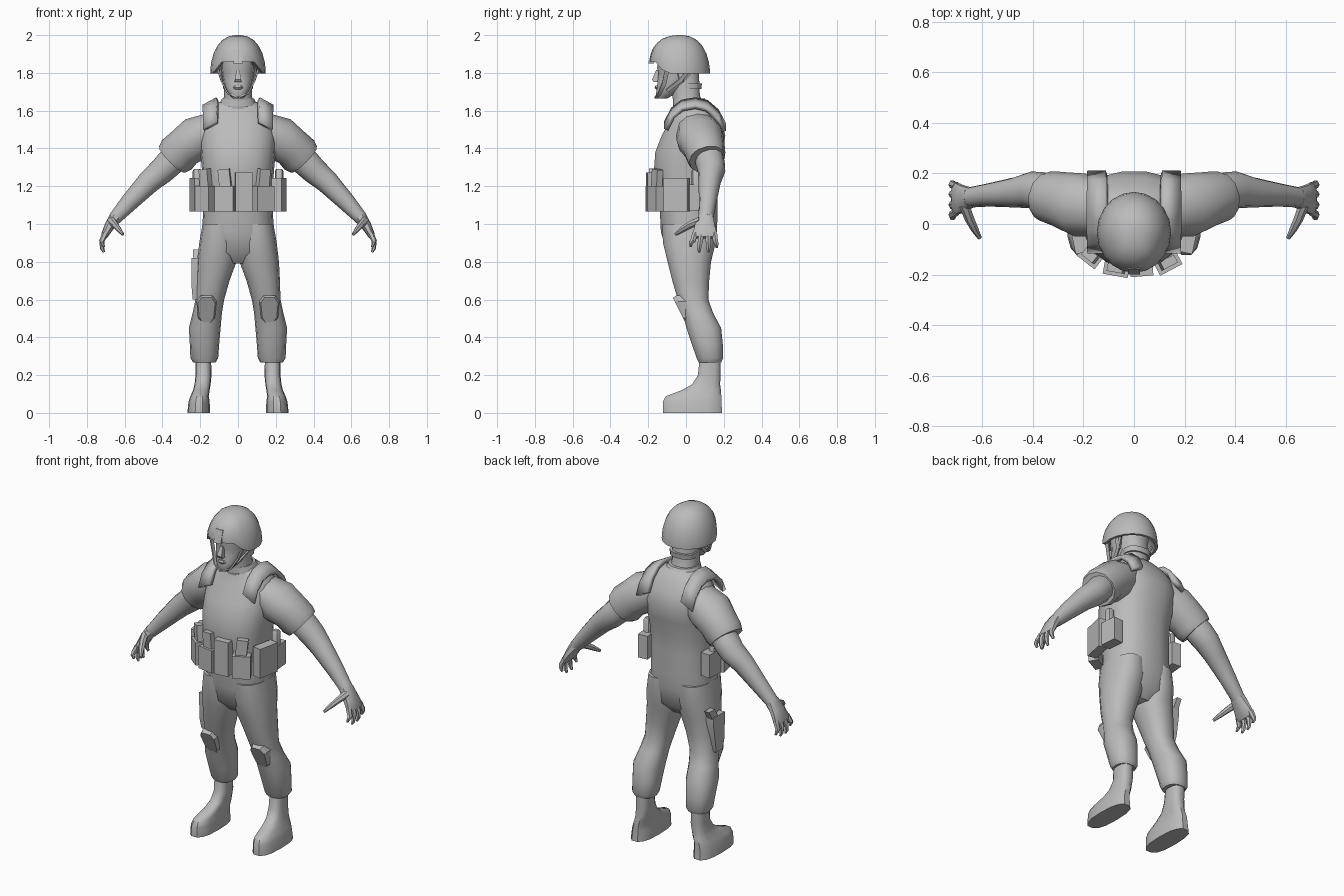
import bpy, bmesh, math
from mathutils import Vector, Matrix

grey = bpy.data.materials.new("plain grey")
grey.diffuse_color = (0.5, 0.5, 0.5, 1)


def finish(name, bm, mirror=False, angle=40):
    """Turn a bmesh into a named object, optionally mirrored in x."""
    bmesh.ops.recalc_face_normals(bm, faces=bm.faces)
    me = bpy.data.meshes.new(name)
    bm.to_mesh(me)
    bm.free()
    for p in me.polygons:
        p.use_smooth = True
    me.set_sharp_from_angle(angle=math.radians(angle))
    me.materials.append(grey)
    ob = bpy.data.objects.new(name, me)
    bpy.context.collection.objects.link(ob)
    if mirror:
        ob.modifiers.new("Mirror", 'MIRROR').use_mirror_merge = False
    return ob


def unit_ring(n, e):
    """Superellipse outline; four sides give a box section."""
    if n == 4:
        return [(1, 1), (-1, 1), (-1, -1), (1, -1)]
    f = lambda c: math.copysign(abs(c) ** (2 / e), c)
    return [(f(math.cos(2 * math.pi * i / n)), f(math.sin(2 * math.pi * i / n))) for i in range(n)]


def skin(bm, rings):
    loops = [[bm.verts.new(p) for p in r] for r in rings]
    n = len(loops[0])
    for a, b in zip(loops, loops[1:]):
        for i in range(n):
            bm.faces.new((a[i], a[(i + 1) % n], b[(i + 1) % n], b[i]))
    bm.faces.new(loops[0])
    bm.faces.new(loops[-1])


def stack(name, rings, n=14, e=2.3, mirror=False, angle=40):
    """Level rings: (z, x0, x1, y0, y1)."""
    bm = bmesh.new()
    skin(bm, [[((x0 + x1) / 2 + (x1 - x0) / 2 * c, (y0 + y1) / 2 + (y1 - y0) / 2 * s, z)
               for c, s in unit_ring(n, e)] for z, x0, x1, y0, y1 in rings])
    return finish(name, bm, mirror, angle)


def limb(name, rings, n=12, e=2.1, mirror=True):
    """Rings across a path: (x, y, z, radius, radius along y)."""
    pts = [Vector(r[:3]) for r in rings]
    out = []
    for i, r in enumerate(rings):
        t = (pts[min(i + 1, len(pts) - 1)] - pts[max(i - 1, 0)]).normalized()
        u = t.cross(Vector((0, 1, 0))).normalized()
        v = u.cross(t)
        out.append([pts[i] + u * r[3] * c + v * r[4] * s for c, s in unit_ring(n, e)])
    bm = bmesh.new()
    skin(bm, out)
    return finish(name, bm, mirror)


def box(name, loc, size, turn=0, tilt=0, mirror=False):
    bm = bmesh.new()
    m = (Matrix.Translation(loc) @ Matrix.Rotation(math.radians(turn), 4, 'Z')
         @ Matrix.Rotation(math.radians(tilt), 4, 'Y') @ Matrix.Diagonal((*size, 1)))
    bmesh.ops.create_cube(bm, size=1, matrix=m)
    return finish(name, bm, mirror, 30)


# Torso and trousers
stack("torso", [(z, -w, w, f, b) for z, w, f, b in [
    (.79, .07, -.05, .09), (.85, .185, -.105, .145), (.96, .19, -.135, .165), (1.06, .185, -.14, .17),
    (1.18, .185, -.16, .17), (1.28, .19, -.172, .175), (1.38, .2, -.165, .195), (1.47, .205, -.13, .21),
    (1.55, .195, -.085, .185), (1.61, .165, -.06, .145), (1.645, .1, -.05, .12), (1.655, .07, -.045, .1)]],
    n=18, e=2.4)
stack("trouser_leg", [
    (1.0, .01, .188, -.13, .16), (.9, .0, .205, -.125, .16), (.8, .008, .217, -.1, .135),
    (.7, .045, .222, -.075, .125), (.6, .073, .225, -.045, .12), (.53, .085, .24, -.02, .145),
    (.45, .092, .26, .0, .188), (.36, .1, .255, .03, .197), (.29, .105, .252, .055, .198),
    (.268, .118, .238, .065, .188)], mirror=True)

# Boots
stack("boot", [
    (0.0, .148, .268, -.125, .195), (.06, .15, .262, -.125, .19), (.088, .155, .252, -.11, .19),
    (.12, .15, .238, -.025, .187), (.15, .145, .23, .03, .182), (.2, .14, .225, .062, .184),
    (.3, .143, .225, .072, .184)], mirror=True, e=2.6)

# Sleeves, arms and hands
limb("sleeve", [(.13, .06, 1.505, .09, .11), (.215, .075, 1.455, .118, .127), (.285, .095, 1.405, .106, .112),
                (.325, .105, 1.365, .11, .105), (.348, .112, 1.342, .098, .097)])
limb("arm", [(.31, .12, 1.38, .07, .07), (.36, .127, 1.325, .075, .078), (.405, .135, 1.28, .07, .073),
             (.47, .125, 1.225, .062, .06), (.575, .115, 1.115, .048, .046), (.652, .105, 1.03, .035, .04)])
limb("palm", [(.645, .105, 1.04, .035, .039), (.68, .1, .99, .027, .055), (.704, .1, .945, .02, .066),
              (.712, .1, .928, .014, .06)], n=10, e=2.6)
limb("thumb", [(.672, .075, 1.02, .022, .02), (.65, .02, .995, .018, .02), (.63, -.02, .97, .014, .016),
               (.61, -.055, .945, .008, .009)], n=7)
for i, (y, tip, low) in enumerate([(.048, .025, .88), (.082, .07, .85), (.117, .118, .852), (.15, .162, .875)]):
    limb("finger_%d" % (i + 1), [(.703, y, .95, .016, .017), (.721, (y + tip) / 2, .91, .014, .015),
                                 (.719, tip, low + .02, .011, .012), (.71, tip, low, .006, .007)], n=6)

# Neck, collar and head
stack("neck", [(1.6, -.09, .09, -.06, .11), (1.68, -.073, .073, -.075, .075), (1.8, -.073, .073, -.08, .07)])
stack("collar", [(1.625, -.105, .105, -.07, .125), (1.665, -.084, .084, -.07, .1), (1.665, -.07, .07, -.06, .08)])
stack("head", [(z, -w, w, f, b) for z, w, f, b in [
    (1.665, .028, -.15, -.1), (1.685, .048, -.16, -.06), (1.72, .068, -.156, -.01), (1.76, .08, -.152, .05),
    (1.80, .086, -.148, .07), (1.825, .089, -.155, .075), (1.88, .09, -.152, .08)]])
stack("nose", [(1.752, -.018, .018, -.172, -.14), (1.765, -.016, .016, -.18, -.14),
               (1.815, -.008, .008, -.158, -.14)], n=4)
stack("mouth", [(1.712, -.02, .02, -.158, -.14), (1.722, -.026, .026, -.166, -.14),
                (1.733, -.018, .018, -.162, -.14)], n=8)
stack("ear", [(1.755, .078, .092, -.035, -.015), (1.79, .08, .1, -.045, .0), (1.82, .08, .1, -.045, .0)],
      n=8, mirror=True)

# Helmet with raised front rim
bm = bmesh.new()
rings, N = [], 20
for t, k in [(0, .9), (0, 1.0), (.1, 1.0), (.3, 1), (.55, 1), (.8, 1), (1.05, 1), (1.3, 1), (1.5, 1)]:
    ring = []
    for i in range(N):
        a = 2 * math.pi * i / N
        front = min(1, max(0, (-math.sin(a) - .45) / .35))
        rim = 1.797 + .06 * front * front * (3 - 2 * front)
        s = k * math.cos(t) ** .8
        ring.append((.147 * s * math.cos(a), -.033 + .16 * s * math.sin(a), rim + (2 - rim) * math.sin(t)))
    rings.append(ring)
rings.insert(0, [(x * .6, y * .6, 1.87) for x, y, z in rings[0]])
skin(bm, rings)
finish("helmet", bm)
stack("helmet_bracket", [(1.85, -.024, .024, -.2, -.17), (1.925, -.024, .024, -.178, -.14)], n=4)
limb("chin_strap", [(.108, -.1, 1.82, .004, .012), (.082, -.115, 1.745, .004, .011),
                    (.052, -.14, 1.69, .004, .01), (.0, -.158, 1.668, .004, .01)], n=4)
limb("rear_strap", [(.11, .02, 1.82, .004, .01), (.088, -.03, 1.76, .004, .01),
                    (.062, -.1, 1.705, .004, .01)], n=4)
stack("nape_band", [(1.715, -.078, .078, -.04, .082), (1.745, -.08, .08, -.04, .086)])

# Vest shoulder straps
bm = bmesh.new()
path = [(-.105, 1.53), (-.07, 1.6), (-.02, 1.64), (.05, 1.652), (.11, 1.638), (.165, 1.59), (.2, 1.52)]
pairs = [(bm.verts.new((.108, y, z + .008)), bm.verts.new((.182, y, z - .032))) for y, z in path]
for a, b in zip(pairs, pairs[1:]):
    bm.faces.new((a[0], a[1], b[1], b[0]))
strap = finish("shoulder_strap", bm, True)
solid = strap.modifiers.new("Thickness", 'SOLIDIFY')
solid.thickness, solid.offset = .025, 0

# Belt pouches with magazines across the front
for i, (x, y, turn, w) in enumerate([(-.175, -.13, -38, .09), (-.07, -.178, -10, .1), (.135, -.157, 28, .1)]):
    box("magazine_pouch_%d" % (i + 1), (x, y, 1.133), (w, .055, .135), turn)
    box("magazine_%d" % (i + 1), (x * .98, y * .98, 1.225), (w * .62, .035, .13), turn, -6 if x < 0 else 6)
box("tall_pouch", (.03, -.182, 1.17), (.09, .05, .205), 5)
box("side_pouch", (.217, -.05, 1.155), (.13, .055, .175), 78, mirror=True)
box("rear_pouch", (.212, .065, 1.14), (.1, .06, .14), 95, mirror=True)
stack("canister", [(1.18, .195, .24, .03, .075), (1.28, .195, .24, .03, .075), (1.292, .203, .232, .038, .067)],
      n=8, mirror=True)

# Thigh holster with grip, on one side only
stack("holster", [(.6, -.24, -.2, -.005, .055), (.66, -.245, -.195, -.015, .07), (.78, -.245, -.195, -.02, .09),
                  (.82, -.245, -.195, -.02, .09)], n=4, angle=30)
stack("holster_grip", [(.8, -.24, -.205, .03, .085), (.865, -.238, -.207, .065, .12)], n=4, angle=30)

# Knee pads: a sloped plate with a chamfered face
bm = bmesh.new()
outline = [(.113, .59), (.135, .622), (.198, .622), (.22, .59), (.212, .5), (.185, .462), (.145, .462), (.122, .5)]
skin(bm, [[(.167 + (x - .167) * k, d - .06 + (.6 - z) * .42, .54 + (z - .54) * k) for x, z in outline]
          for k, d in ((1, .06), (1, .018), (.85, 0))])
finish("knee_pad", bm, True, 25)
